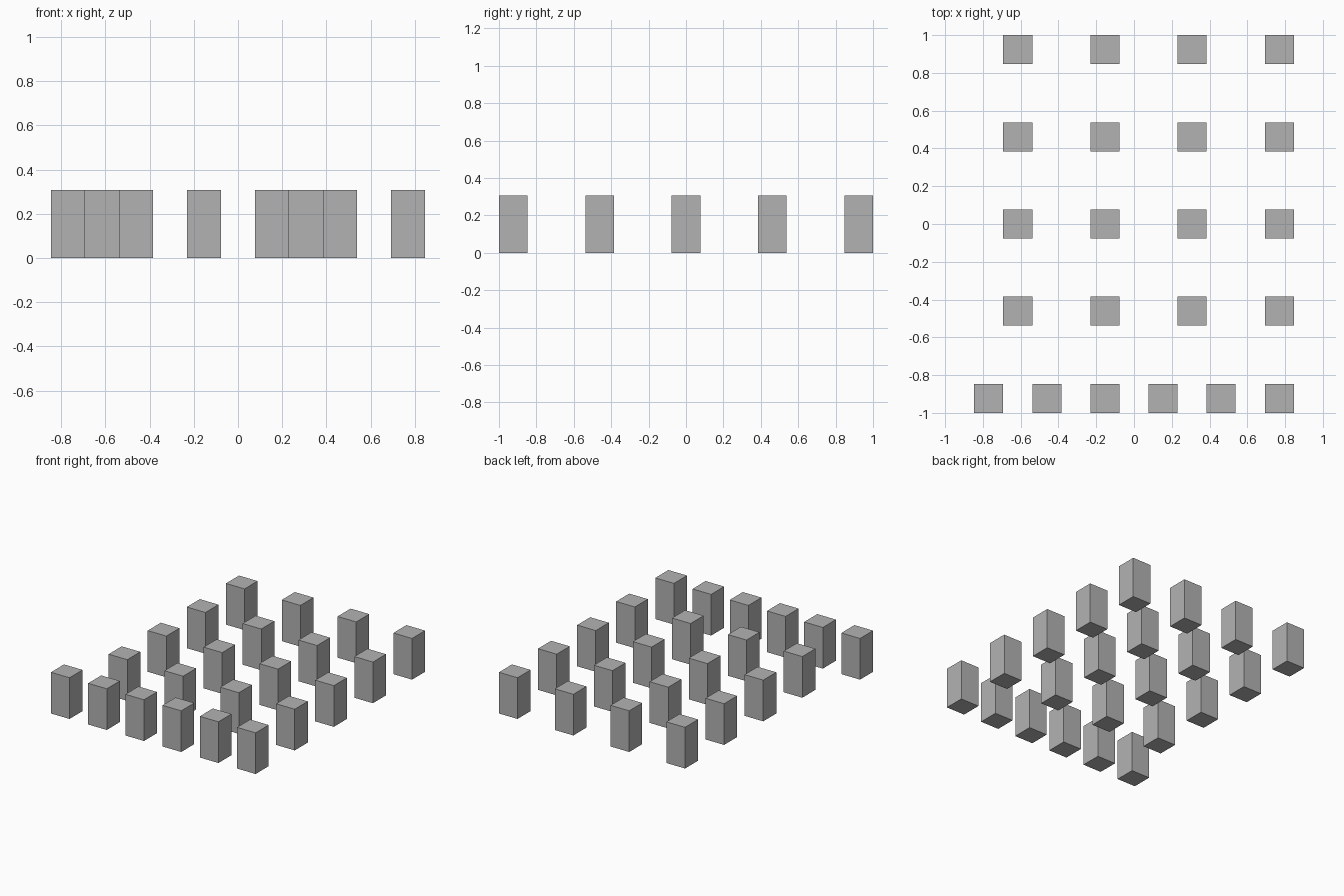
import bpy

if "Cube" in bpy.data.objects:
    bpy.data.objects.remove(bpy.data.objects["Cube"])

U = 2 / 13  # module: block width; blocks are two modules tall

grey = bpy.data.materials.new("plain grey")
grey.diffuse_color = (0.45, 0.45, 0.45, 1)
grey.use_nodes = True
grey.node_tree.nodes["Principled BSDF"].inputs["Base Color"].default_value = grey.diffuse_color


def block(name, x, y):
    """Upright square block standing on the ground, position in modules."""
    bpy.ops.mesh.primitive_cube_add(size=1, location=(x * U, y * U, U))
    ob = bpy.context.object
    ob.name = name
    ob.scale = (U, U, 2 * U)
    bpy.ops.object.transform_apply(location=False, rotation=False, scale=True)
    ob.data.materials.append(grey)


# front row: six closely spaced blocks
for i in range(6):
    block(f"front_row_block_{i + 1}", -5 + 2 * i, -6)

# four rows behind: four wider spaced blocks each
for row in range(4):
    for i in range(4):
        block(f"row_{row + 2}_block_{i + 1}", -4 + 3 * i, -3 + 3 * row)
